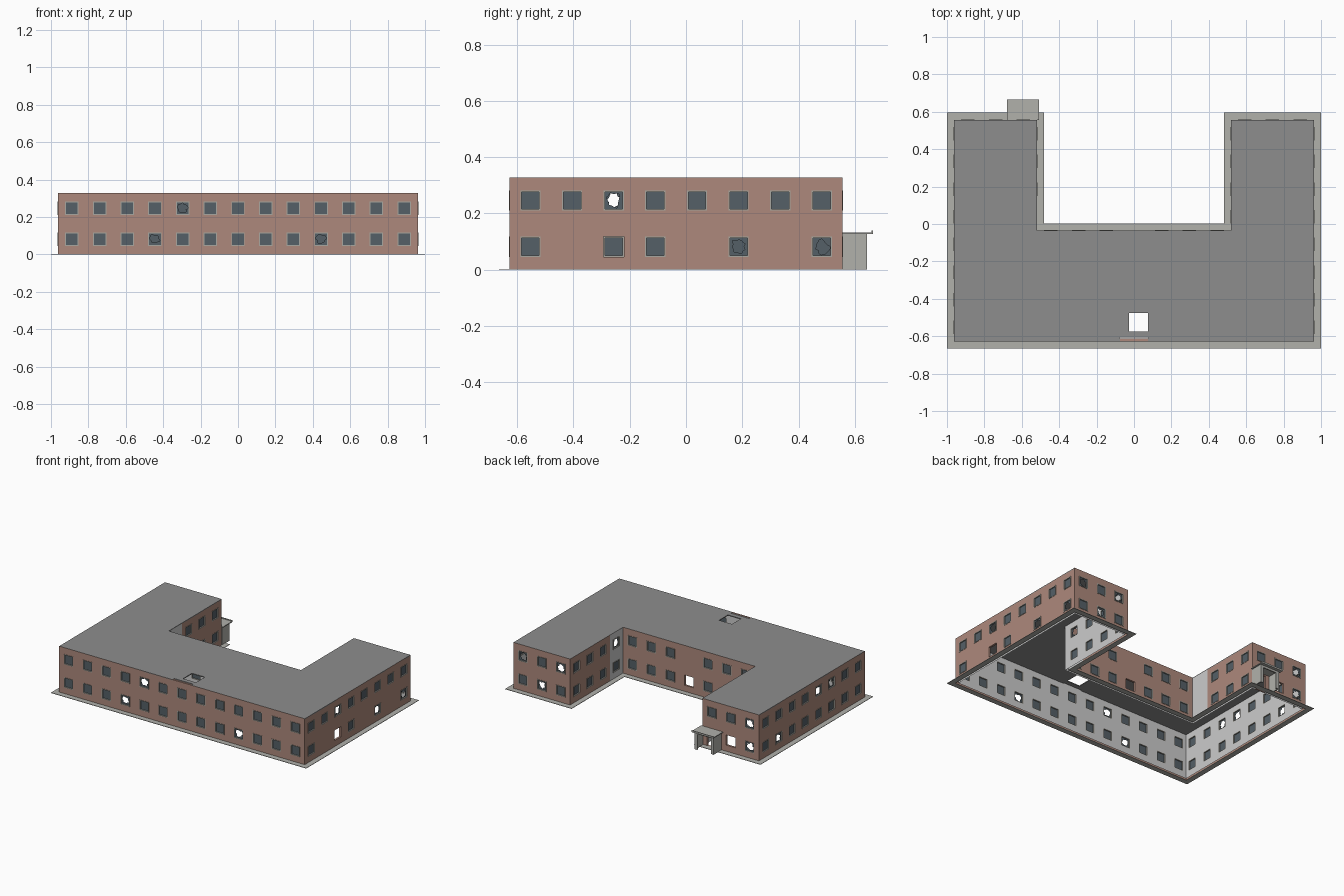
import bpy, bmesh, math, random
from mathutils import Vector

if "Cube" in bpy.data.objects:
    bpy.data.objects.remove(bpy.data.objects["Cube"])

random.seed(4)
S, H, T = 0.148, 0.328, 0.014          # bay width, wall height, wall thickness
X, Y0, Y1 = 0.962, -0.627, 0.557       # outer footprint
CX, CY = 0.518, -0.035                 # courtyard half width and back edge
WIN, GLASS = 0.036, 0.031              # half sizes of window opening and pane


def mat(name, rgb):
    m = bpy.data.materials.new(name)
    m.diffuse_color = (*rgb, 1)
    m.use_nodes = True
    m.node_tree.nodes["Principled BSDF"].inputs["Base Color"].default_value = m.diffuse_color
    return m


BRICK = mat("brick", (0.42, 0.25, 0.20))
PLASTER = mat("plaster", (0.60, 0.60, 0.58))
ROOF = mat("roof_felt", (0.27, 0.27, 0.27))
PAVING = mat("paving", (0.44, 0.44, 0.41))
PANE = mat("dark_glass", (0.09, 0.115, 0.135))
FRAME = mat("frame_paint", (0.40, 0.39, 0.35))


def finish(bm, name, mats, weld=True):
    if weld:
        bmesh.ops.remove_doubles(bm, verts=bm.verts, dist=1e-5)
    me = bpy.data.meshes.new(name)
    bm.to_mesh(me)
    bm.free()
    for m in mats:
        me.materials.append(m)
    ob = bpy.data.objects.new(name, me)
    bpy.context.collection.objects.link(ob)
    return ob


def in_u(x, y, e=0.0):
    return (abs(x) < X + e and Y0 - e < y < Y1 + e
            and not (abs(x) < CX - e and y > CY + e))


def plate(name, xs, ys, keep, z0, z1, m):
    """Slab made of the grid cells whose centres pass the keep test."""
    bm = bmesh.new()
    xs, ys = sorted(xs), sorted(ys)
    for a, b in zip(xs, xs[1:]):
        for c, d in zip(ys, ys[1:]):
            if keep((a + b) / 2, (c + d) / 2):
                bm.faces.new([bm.verts.new(p) for p in
                              ((a, c, z1), (b, c, z1), (b, d, z1), (a, d, z1))])
    bmesh.ops.remove_doubles(bm, verts=bm.verts, dist=1e-5)
    ext = bmesh.ops.extrude_face_region(bm, geom=bm.faces[:], use_keep_orig=True)
    for v in ext["geom"]:
        if isinstance(v, bmesh.types.BMVert):
            v.co.z = z0
    bmesh.ops.recalc_face_normals(bm, faces=bm.faces)
    return finish(bm, name, [m])


def box(name, x0, x1, y0, y1, z0, z1, m):
    return plate(name, [x0, x1], [y0, y1], lambda x, y: True, z0, z1, m)


def wall(name, start, d, top, bottom, conv0, conv1, grey_bay=None):
    """Bays: w window, b broken window, o empty opening, d doorway, s solid."""
    nrm = Vector((d.y, -d.x, 0))
    n = len(top)

    def P(u, z, depth=0.0):
        return start + d * u - nrm * depth + Vector((0, 0, z))

    wb, fb, gb = bmesh.new(), bmesh.new(), bmesh.new()

    def quad(bm, pts, mi=0):
        f = bm.faces.new([bm.verts.new(p) for p in pts])
        f.material_index = mi

    def ring(bm, o, i, depth_o, depth_i, mi=0, flip=False):
        """Quads between two (u0,u1,z0,z1) rectangles."""
        co = [[(r[0], r[2]), (r[1], r[2]), (r[1], r[3]), (r[0], r[3])] for r in (o, i)]
        for k in range(4):
            j = (k + 1) % 4
            pts = [P(*co[0][k], depth_o), P(*co[0][j], depth_o),
                   P(*co[1][j], depth_i), P(*co[1][k], depth_i)]
            if (pts[1] - pts[0]).length + (pts[3] - pts[2]).length > 1e-6:
                quad(bm, pts[::-1] if flip else pts, mi)

    for row, kinds in enumerate((bottom, top)):
        for c, k in enumerate(kinds):
            u, z = (c + 0.5) * S, (row + 0.5) * H / 2
            cell = (c * S, (c + 1) * S, row * H / 2, (row + 1) * H / 2)
            inn = (cell[0] + (T * conv0 if c == 0 else 0),
                   cell[1] - (T * conv1 if c == n - 1 else 0), cell[2], cell[3])
            hole = (u - WIN, u + WIN, z - WIN, z + WIN)
            if k == "d":
                hole = (u - 0.036, u + 0.036, 0.002, 0.118)
            mi = 1 if c == grey_bay else 0
            if k == "s":
                for r, dep, m_, s in ((cell, 0, mi, 1), (inn, T, 1, -1)):
                    quad(wb, [P(r[0], r[2], dep), P(r[1], r[2], dep),
                              P(r[1], r[3], dep), P(r[0], r[3], dep)][::s], m_)
                continue
            ring(wb, cell, hole, 0, 0, mi)
            ring(wb, inn, hole, T, T, 1, True)
            ring(wb, hole, hole, 0, T, mi)
            if k in "od":
                continue
            # frame: front face, inner reveal and back face
            fr = (u - GLASS, u + GLASS, z - GLASS, z + GLASS)
            ring(fb, hole, fr, -0.002, -0.002)
            ring(fb, hole, hole, 0, -0.002)
            ring(fb, fr, fr, -0.002, T)
            ring(fb, hole, fr, T, T, 0, True)
            # glass: whole pane, or a rim of shards around a jagged hole
            if k == "w":
                quad(gb, [P(fr[0], fr[2], 0.006), P(fr[1], fr[2], 0.006),
                          P(fr[1], fr[3], 0.006), P(fr[0], fr[3], 0.006)])
            else:
                pts = []
                for i in range(16):
                    a = math.tau * (i + 0.0) / 16
                    ca, sa = math.cos(a), math.sin(a)
                    e = GLASS / max(abs(ca), abs(sa))
                    r = GLASS * random.uniform(0.55, 0.98)
                    pts.append((P(u + ca * e, z + sa * e, 0.006),
                                P(u + ca * r, z + sa * r, 0.006)))
                for i in range(16):
                    (o0, i0), (o1, i1) = pts[i], pts[(i + 1) % 16]
                    quad(gb, [o0, o1, i1, i0])
    # brick cap along the wall top
    quad(wb, [P(0, H - 0.001), P(n * S, H - 0.001), P(n * S - T * conv1, H - 0.001, T),
              P(T * conv0, H - 0.001, T)])
    finish(wb, name + "_wall", [BRICK, PLASTER])
    finish(fb, name + "_window_frames", [FRAME])
    finish(gb, name + "_window_glass", [PANE])


# walls, walked counter-clockwise round the U; 1 = outside corner, -1 = courtyard corner
WALLS = [
    ("front", (1, 0), "wwwwbwwwwwwww", "wwwbwwwwwbwww", 1, 1, None),
    ("right", (0, 1), "wwbwwwww", "wsowsbsb", 1, 1, None),
    ("right_wing_end", (-1, 0), "bwb", "wbw", 1, 1, None),
    ("right_court", (0, -1), "wwwb", "wwww", 1, -1, 3),
    ("court_back", (-1, 0), "wwwswww", "wwwowww", -1, -1, None),
    ("left_court", (0, 1), "swww", "swww", -1, 1, 0),
    ("left_wing_end", (-1, 0), "wwb", "dob", 1, 1, None),
    ("left", (0, -1), "wwwwbbww", "wbwwwwww", 1, 1, None),
]
pos = Vector((-X, Y0, 0))
for name, d, top, bottom, c0, c1, grey in WALLS:
    d = Vector((*d, 0))
    wall(name, pos.copy(), d, top, bottom, c0, c1, grey)
    pos += d * S * len(top)

# flat roof with a hatch opening and a short gap at the front edge
plate("roof", [-X, -CX, -0.074, -0.028, 0.074, CX, X],
      [Y0, -0.606, -0.575, -0.475, CY, Y1],
      lambda x, y: in_u(x, y) and not (-0.028 < x < 0.074 and -0.575 < y < -0.475)
      and not (abs(x) < 0.074 and y < -0.606), H - 0.006, H, ROOF)

# pavement strip around the building
W = 0.038
plate("pavement", [s * v for s in (-1, 1) for v in (X, X + W, CX, CX - W)],
      [Y0 - W, Y0, CY, CY + W, Y1, Y1 + W],
      lambda x, y: in_u(x, y, W) and not in_u(x, y), 0, 0.003, PAVING)

# entrance porch on the left wing
PX0, PX1, PY = -0.667, -0.517, 0.643
for side, x in (("left", PX0), ("right", PX1 - 0.008)):
    box("porch_%s_side" % side, x, x + 0.008, Y1, PY, 0, 0.127, PAVING)
for side, x in (("left", PX0 + 0.008), ("right", PX1 - 0.022)):
    box("porch_%s_jamb" % side, x, x + 0.014, PY - 0.008, PY, 0, 0.127, PAVING)
box("porch_lintel", PX0 + 0.022, PX1 - 0.022, PY - 0.008, PY, 0.112, 0.127, PAVING)
box("porch_roof", -0.68, -0.508, Y1, 0.665, 0.127, 0.133, PAVING)
box("porch_roof_lip", -0.68, -0.508, 0.66, 0.665, 0.133, 0.139, PAVING)
